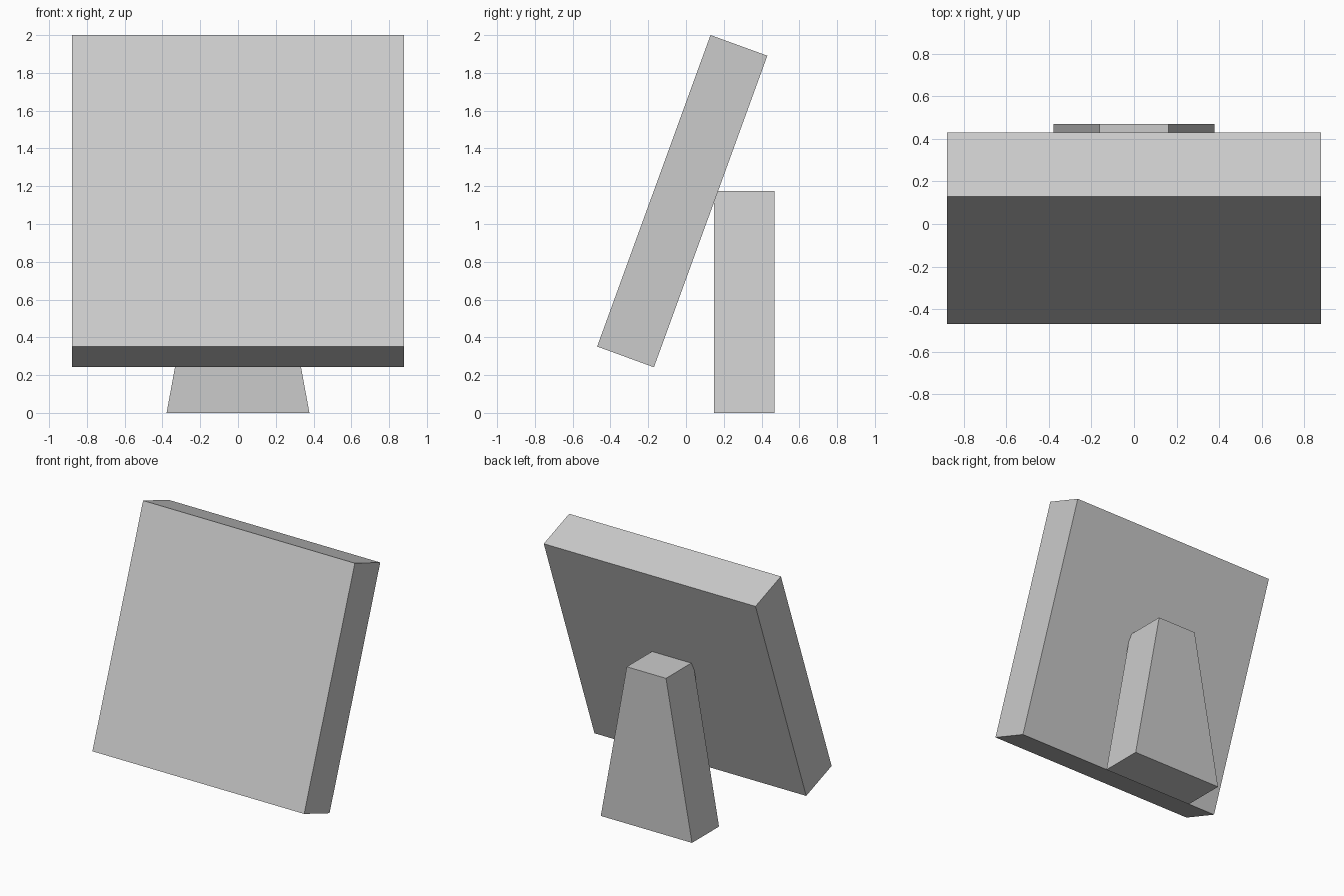
import bpy
import bmesh
from math import radians
from mathutils import Matrix

cube = bpy.data.objects.get("Cube")
if cube:
    bpy.data.objects.remove(cube, do_unlink=True)

# Single plain grey finish
grey = bpy.data.materials.new("plain_grey")
colour = (0.6, 0.6, 0.6, 1.0)
grey.diffuse_color = colour
grey.use_nodes = True
grey.node_tree.nodes["Principled BSDF"].inputs["Base Color"].default_value = colour


def block(name, size, location, tilt=0.0, top_scale=1.0):
    """Flat-sided block, optionally narrowed in x at the top and tilted about x."""
    bm = bmesh.new()
    bmesh.ops.create_cube(bm, size=1.0)
    for v in bm.verts:
        if v.co.z > 0:
            v.co.x *= top_scale
    bmesh.ops.transform(bm, matrix=Matrix.Diagonal((*size, 1.0)), verts=bm.verts)
    mesh = bpy.data.meshes.new(name)
    bm.to_mesh(mesh)
    bm.free()
    mesh.materials.append(grey)
    obj = bpy.data.objects.new(name, mesh)
    obj.location = location
    obj.rotation_euler.x = tilt
    bpy.context.collection.objects.link(obj)
    return obj


# Square panel leaning back
block("leaning_panel", (1.755, 0.32, 1.755), (0, -0.02, 1.121), tilt=radians(-20))

# Tapered support behind the panel
block("rear_stand", (0.756, 0.32, 1.175), (0, 0.309, 0.5875), top_scale=0.43)
